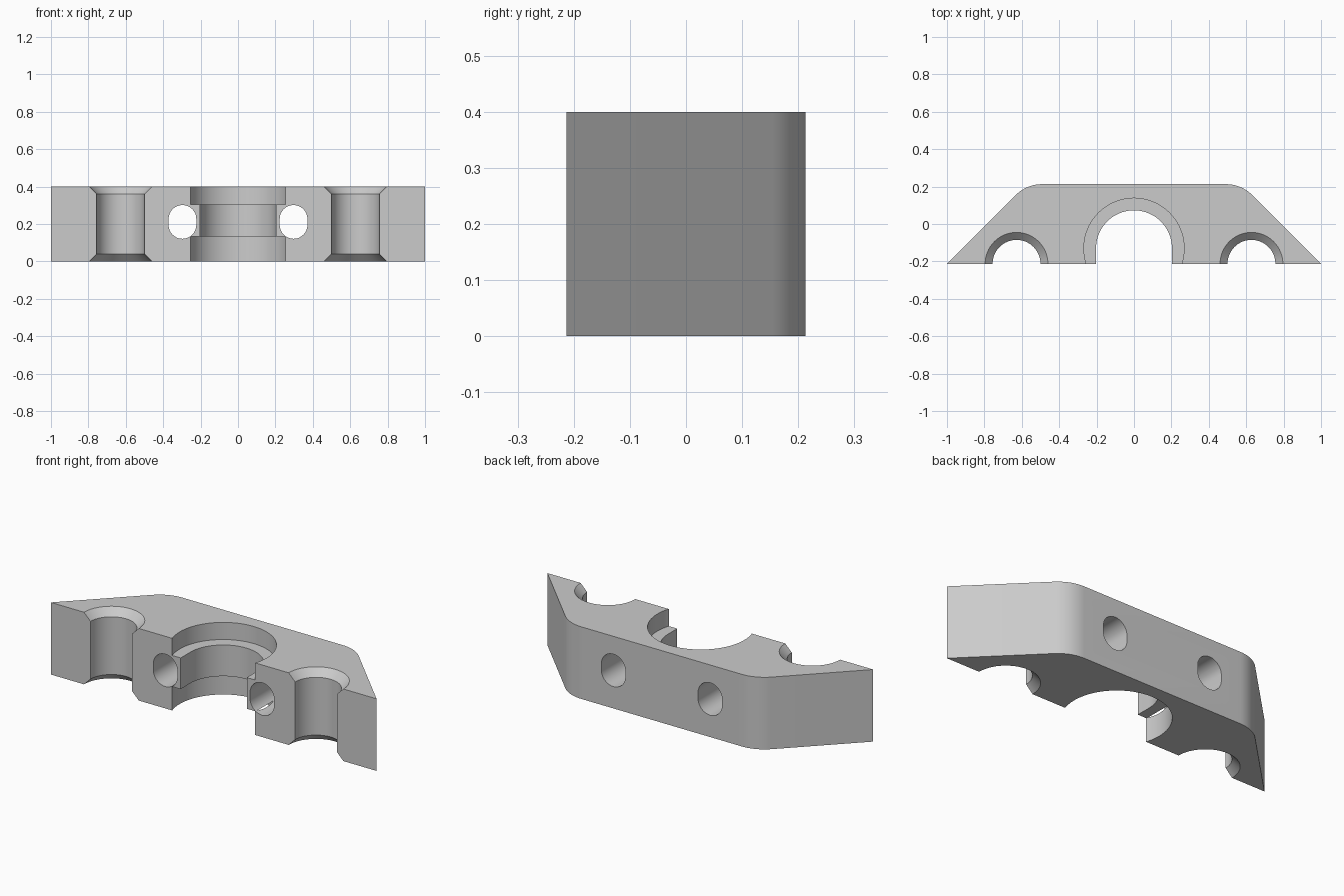
import bpy, bmesh
from math import sin, cos, pi, radians
from mathutils import Matrix, Vector

cube = bpy.data.objects.get("Cube")
if cube:
    bpy.data.objects.remove(cube, do_unlink=True)

HALF_DEPTH, HEIGHT = 0.213, 0.4
FRONT = -HALF_DEPTH

grey = bpy.data.materials.new("plain grey")
grey.use_nodes = True
grey.diffuse_color = (0.6, 0.6, 0.6, 1)
grey.node_tree.nodes["Principled BSDF"].inputs["Base Color"].default_value = (0.6, 0.6, 0.6, 1)


def arc(cx, cy, r, start, end, steps):
    """Points along an arc, angles in degrees."""
    angles = [radians(start + (end - start) * i / steps) for i in range(steps + 1)]
    return [(cx + r * cos(a), cy + r * sin(a)) for a in angles]


def loft(name, sections, matrix=Matrix()):
    """Closed solid through equal outlines given as (points, z)."""
    bm = bmesh.new()
    rings = [[bm.verts.new((x, y, z)) for x, y in pts] for pts, z in sections]
    n = len(rings[0])
    for low, high in zip(rings, rings[1:]):
        for i in range(n):
            j = (i + 1) % n
            bm.faces.new((low[i], low[j], high[j], high[i]))
    bm.faces.new(rings[0][::-1])
    bm.faces.new(rings[-1])
    bmesh.ops.transform(bm, matrix=matrix, verts=bm.verts)
    bmesh.ops.recalc_face_normals(bm, faces=bm.faces)
    mesh = bpy.data.meshes.new(name)
    bm.to_mesh(mesh)
    bm.free()
    mesh.materials.append(grey)
    obj = bpy.data.objects.new(name, mesh)
    bpy.context.collection.objects.link(obj)
    return obj


def circle(cx, cy, r, steps=64):
    return arc(cx, cy, r, 0, 360, steps)[:-1]


# Body: trapezoid with rounded rear corners
R = 0.2
corner_x = 1 - 2 * HALF_DEPTH - R * (2 ** 0.5 - 1)
rear_y = HALF_DEPTH - R
outline = [(-1, FRONT), (1, FRONT)]
outline += arc(corner_x, rear_y, R, 45, 90, 10)
outline += arc(-corner_x, rear_y, R, 90, 135, 10)
body = loft("clamp_half", [(outline, 0), (outline, HEIGHT)])

# Central U-shaped bore with a wider round recess above and below
bore_y = -0.13
u_shape = arc(0, bore_y, 0.203, 0, 180, 40) + [(-0.203, -0.5), (0.203, -0.5)]
recess = circle(0, bore_y, 0.268, 80)
cutters = [
    loft("bore_cutter", [(u_shape, -0.1), (u_shape, 0.5)]),
    loft("lower_recess_cutter", [(recess, -0.1), (recess, 0.132)]),
    loft("upper_recess_cutter", [(recess, 0.305), (recess, 0.5)]),
]

# Mirrored half bores with countersinks, and rounded through slots for bolts
chamfer, out = 0.04, 0.1
for side in (-1, 1):
    narrow = circle(side * 0.628, FRONT, 0.128)
    wide = circle(side * 0.628, FRONT, 0.128 + chamfer + out)
    cutters.append(loft("side_bore_cutter", [
        (wide, -out), (narrow, chamfer),
        (narrow, HEIGHT - chamfer), (wide, HEIGHT + out)]))
    slot = arc(0, 0.016, 0.074, 0, 180, 24) + arc(0, -0.016, 0.074, 180, 360, 24)
    place = Matrix.Translation(Vector((side * 0.297, 0, 0.211))) @ Matrix.Rotation(pi / 2, 4, "X")
    cutters.append(loft("bolt_slot_cutter", [(slot, -0.5), (slot, 0.5)], place))

# Cut the body and discard the cutters
bpy.context.view_layer.objects.active = body
for cutter in cutters:
    cutter.hide_render = True
    mod = body.modifiers.new("cut", "BOOLEAN")
    mod.operation, mod.solver, mod.object = "DIFFERENCE", "EXACT", cutter
    bpy.ops.object.modifier_apply(modifier=mod.name)
    bpy.data.objects.remove(cutter, do_unlink=True)

bpy.ops.object.select_all(action="DESELECT")
body.select_set(True)
bpy.ops.object.shade_smooth_by_angle(angle=radians(25))
